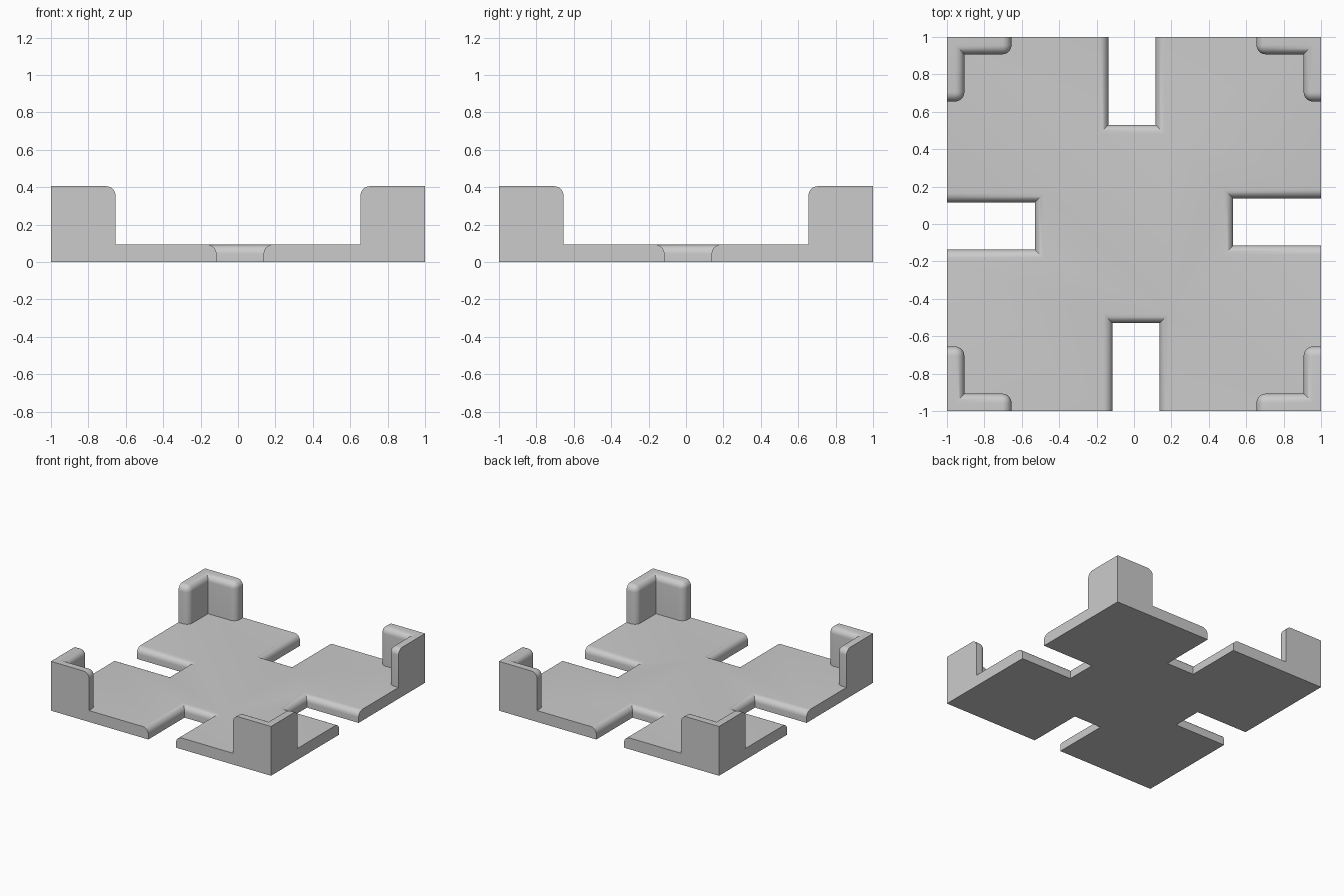
import bpy, bmesh
from math import pi, radians
from mathutils import Matrix, Vector

cube = bpy.data.objects.get("Cube")
if cube:
    bpy.data.objects.remove(cube, do_unlink=True)

PLATE = 0.093    # plate and wall thickness
HEIGHT = 0.405   # top of the corner walls
LENGTH = 0.345   # length of each wall leg
FILLET = 0.05

grey = bpy.data.materials.new("plain grey")
grey.use_nodes = True
grey.diffuse_color = (0.6, 0.6, 0.6, 1)
grey.node_tree.nodes["Principled BSDF"].inputs["Base Color"].default_value = (0.6, 0.6, 0.6, 1)


def filleted_prism(name, outline, z0, z1, rounded):
    """Extrude an outline and round the edges picked by the rule."""
    bm = bmesh.new()
    base = bm.faces.new([bm.verts.new((x, y, z0)) for x, y in outline])
    ext = bmesh.ops.extrude_face_region(bm, geom=[base], use_keep_orig=True)
    moved = [v for v in ext["geom"] if isinstance(v, bmesh.types.BMVert)]
    bmesh.ops.translate(bm, verts=moved, vec=(0, 0, z1 - z0))
    bmesh.ops.recalc_face_normals(bm, faces=bm.faces)
    edges = [e for e in bm.edges if rounded(e.verts[0].co, e.verts[1].co)]
    bmesh.ops.bevel(bm, geom=edges, offset=FILLET, offset_type='OFFSET',
                    segments=8, profile=0.5, affect='EDGES', clamp_overlap=False)
    mesh = bpy.data.meshes.new(name)
    bm.to_mesh(mesh)
    bm.free()
    mesh.materials.append(grey)
    obj = bpy.data.objects.new(name, mesh)
    bpy.context.collection.objects.link(obj)
    bpy.ops.object.select_all(action='DESELECT')
    obj.select_set(True)
    bpy.context.view_layer.objects.active = obj
    bpy.ops.object.shade_smooth_by_angle(angle=radians(30))
    return obj


def on_rim(a, b):
    """True if the edge lies in one of the outer side planes."""
    return any(abs(abs(a[i]) - 1) < 1e-4 and abs(a[i] - b[i]) < 1e-4 for i in (0, 1))


# Square plate with one slot per side, repeated by quarter turns
side = [(-1, -1), (-0.115, -1), (-0.115, -0.53), (0.137, -0.53), (0.137, -1)]
outline = []
for k in range(4):
    turn = Matrix.Rotation(k * pi / 2, 2)
    outline += [tuple(turn @ Vector(p)) for p in side]
filleted_prism("slotted_plate", outline, 0, PLATE,
               lambda a, b: min(a.z, b.z) > PLATE - 1e-4 and not on_rim(a, b))


# L-shaped walls standing on the four corners
def wall_edge(a, b):
    if on_rim(a, b):
        return False
    if min(a.z, b.z) > HEIGHT - 1e-4:
        return True
    # free upright edge at the inner end of each leg
    upright = (a - b).xy.length < 1e-4
    return upright and min(abs(a.x), abs(a.y)) < 1 - LENGTH + 1e-4


inner, end = 1 - PLATE, 1 - LENGTH
ell = [(-1, -1), (-end, -1), (-end, -inner), (-inner, -inner), (-inner, -end), (-1, -end)]
for k, corner in enumerate(("front_right", "front_left", "back_left", "back_right")):
    wall = filleted_prism(corner + "_corner_wall", ell, PLATE, HEIGHT, wall_edge)
    wall.rotation_euler.z = k * pi / 2
